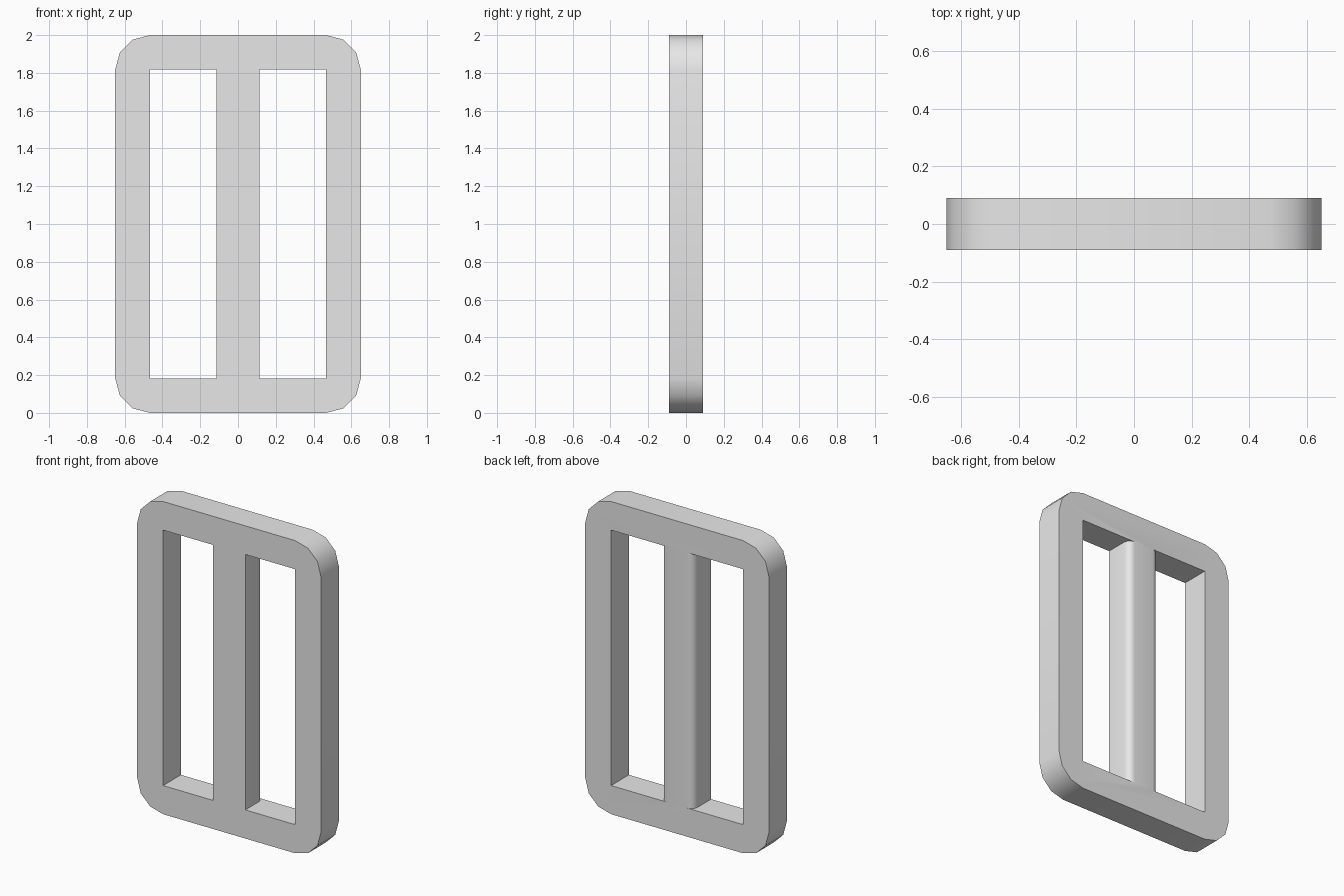
import bpy
import bmesh
from math import cos, sin, radians

HALF_W, HEIGHT, HALF_D = 0.65, 2.0, 0.09
RAIL = 0.183          # rail width, also the outer corner radius
BAR = 0.115           # half width of the centre bar
ROUND = 0.045         # rounding on the back edges of the bar

old = bpy.data.objects.get("Cube")
if old:
    bpy.data.objects.remove(old, do_unlink=True)

grey = bpy.data.materials.new("buckle grey")
grey.use_nodes = True
colour = (0.8, 0.8, 0.8, 1)
grey.diffuse_color = colour
grey.node_tree.nodes["Principled BSDF"].inputs["Base Color"].default_value = colour


def arc(cx, cy, r, start, end, steps):
    """Points on an arc, angles in degrees."""
    angles = [radians(start + (end - start) * i / steps) for i in range(steps + 1)]
    return [(cx + r * cos(a), cy + r * sin(a)) for a in angles]


def prism(name, points, offset):
    """Extrude a closed 3D polygon by an offset into a solid object."""
    bm = bmesh.new()
    face = bm.faces.new([bm.verts.new(p) for p in points])
    top = bmesh.ops.extrude_face_region(bm, geom=[face], use_keep_orig=True)
    verts = [g for g in top["geom"] if isinstance(g, bmesh.types.BMVert)]
    bmesh.ops.translate(bm, verts=verts, vec=offset)
    bmesh.ops.recalc_face_normals(bm, faces=bm.faces)
    mesh = bpy.data.meshes.new(name)
    bm.to_mesh(mesh)
    bm.free()
    obj = bpy.data.objects.new(name, mesh)
    obj.data.materials.append(grey)
    bpy.context.collection.objects.link(obj)
    return obj


# Buckle plate: rectangle with faceted corners
outline = []
inner_x = HALF_W - RAIL
corners = [(inner_x, HEIGHT - RAIL), (-inner_x, HEIGHT - RAIL),
           (-inner_x, RAIL), (inner_x, RAIL)]
for i, (cx, cz) in enumerate(corners):
    outline += arc(cx, cz, RAIL, 90 * i, 90 * i + 90, 3)
buckle = prism("buckle_frame", [(x, -HALF_D, z) for x, z in outline], (0, 2 * HALF_D, 0))

# Strap slots, shaped so the centre bar keeps rounded back edges
edge = BAR - ROUND
slot = [(inner_x, -0.2), (BAR, -0.2)]
slot += arc(edge, HALF_D - ROUND, ROUND, 0, 90, 4)
slot += [(edge, 0.2), (inner_x, 0.2)]

bpy.context.view_layer.objects.active = buckle
for side, label in ((1, "left"), (-1, "right")):
    cutter = prism(label + "_slot_cutter", [(side * x, y, RAIL) for x, y in slot],
                   (0, 0, HEIGHT - 2 * RAIL))
    cutter.hide_render = True
    cut = buckle.modifiers.new(label + " slot", "BOOLEAN")
    cut.operation = "DIFFERENCE"
    cut.solver = "EXACT"
    cut.object = cutter
    bpy.ops.object.modifier_apply(modifier=cut.name)
    bpy.data.objects.remove(cutter, do_unlink=True)

# Smooth corners and bar edges, crisp edges elsewhere
bpy.ops.object.select_all(action="DESELECT")
buckle.select_set(True)
bpy.ops.object.shade_smooth_by_angle(angle=radians(40))
